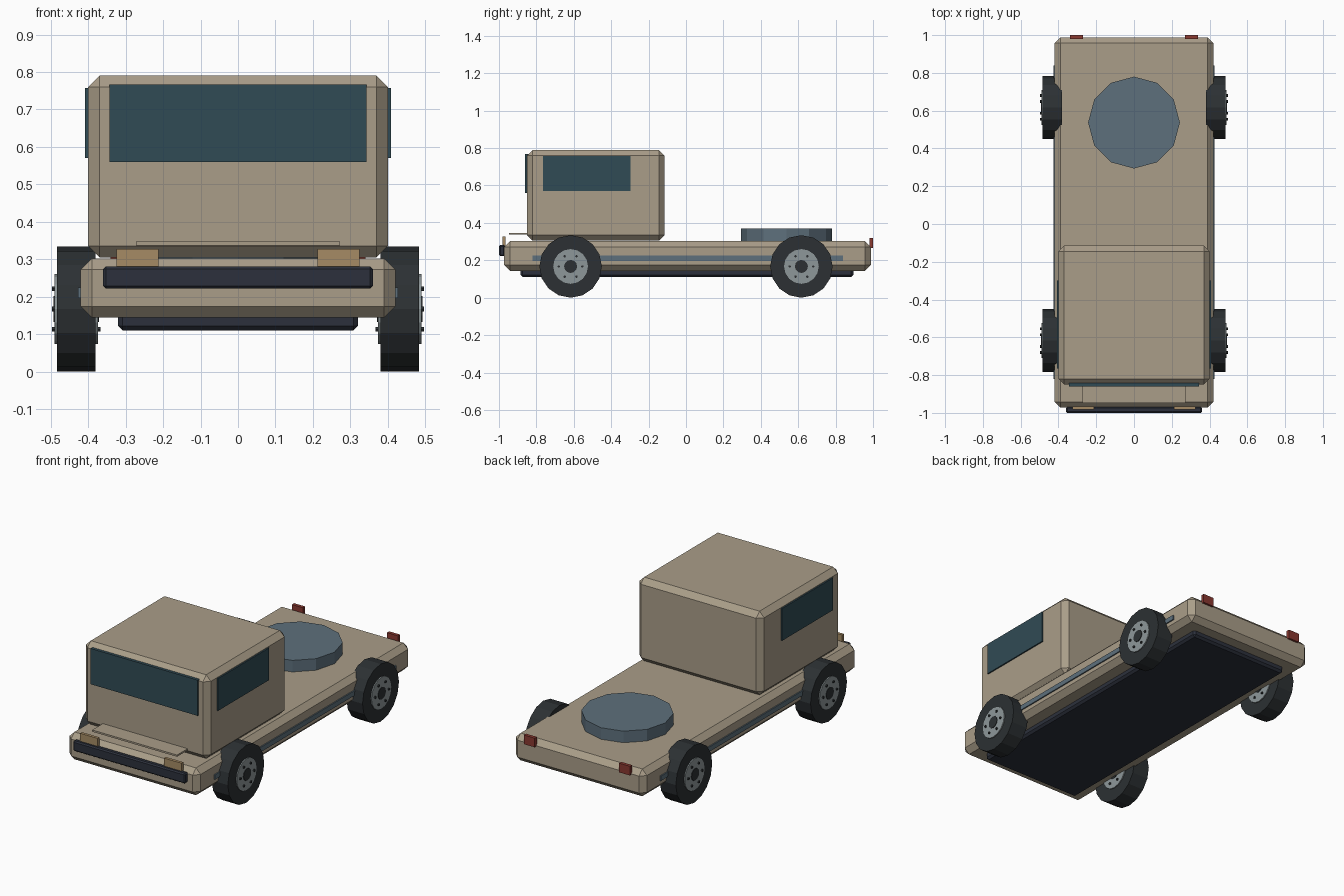
import bpy, math
from mathutils import Vector

if "Cube" in bpy.data.objects:
    bpy.data.objects.remove(bpy.data.objects["Cube"])


def mat(name, rgb):
    m = bpy.data.materials.new(name)
    m.diffuse_color = (*rgb, 1)
    m.use_nodes = True
    m.node_tree.nodes["Principled BSDF"].inputs["Base Color"].default_value = m.diffuse_color
    return m


TAN = mat("tan_paint", (0.40, 0.34, 0.25))
GLASS = mat("glass", (0.03, 0.07, 0.09))
DARK = mat("dark_trim", (0.025, 0.03, 0.045))
RUBBER = mat("rubber", (0.025, 0.03, 0.033))
STEEL = mat("steel", (0.11, 0.16, 0.20))
HUB = mat("hub_metal", (0.27, 0.31, 0.32))
LAMP = mat("lamp", (0.38, 0.26, 0.13))
RED = mat("red_lamp", (0.25, 0.04, 0.03))


def box(name, x, y, z, m, bevel=0):
    """Box from (min, max) ranges, with an optional flat chamfer."""
    bpy.ops.mesh.primitive_cube_add(size=1, location=[(a + b) / 2 for a, b in (x, y, z)])
    o = bpy.context.object
    o.name = name
    o.scale = [b - a for a, b in (x, y, z)]
    bpy.ops.object.transform_apply(location=False, rotation=False, scale=True)
    o.data.materials.append(m)
    if bevel:
        b = o.modifiers.new("chamfer", 'BEVEL')
        b.width, b.segments = bevel, 1
    return o


def disc(name, sides, r, depth, loc, m, axis='Z'):
    rot = (0, math.pi / 2, 0) if axis == 'X' else (0, 0, 0)
    bpy.ops.mesh.primitive_cylinder_add(vertices=sides, radius=r, depth=depth,
                                        location=loc, rotation=rot)
    o = bpy.context.object
    o.name = name
    o.data.materials.append(m)
    return o


# Body
box("chassis", (-.42, .42), (-.972, .988), (.144, .302), TAN, .03)
box("underbody", (-.32, .32), (-.885, .895), (.11, .20), DARK, .012)
box("cab", (-.40, .40), (-.85, -.115), (.305, .79), TAN, .03)
box("hood_plate", (-.272, .272), (-.947, -.85), (.337, .347), TAN)
box("windshield", (-.343, .343), (-.86, -.84), (.56, .767), GLASS)
box("front_bumper", (-.36, .36), (-1.0, -.968), (.222, .281), DARK, .007)

# Turret ring on the rear deck
disc("deck_ring", 12, .243, .07, (0, .537, .334), STEEL)

# Mirrored side parts and wheels
for s, side in ((-1, "left"), (1, "right")):
    def span(a, b):
        return tuple(sorted((s * a, s * b)))
    box(f"{side}_window", span(.39, .408), (-.765, -.298), (.57, .757), GLASS)
    box(f"{side}_side_strip", span(.41, .427), (-.82, .84), (.197, .225), STEEL)
    box(f"{side}_headlight", span(.212, .325), (-.982, -.965), (.25, .327), LAMP)
    box(f"{side}_tail_light", span(.27, .34), (.98, 1.0), (.267, .32), RED)
    for y, end in ((-.617, "front"), (.617, "rear")):
        c = Vector((s * .432, y, .167))
        n = f"{end}_{side}"
        disc(n + "_tire", 16, .167, .103, c, RUBBER, 'X')
        disc(n + "_hub", 16, .093, .115, c, HUB, 'X')
        disc(n + "_hub_cap", 12, .035, .121, c, RUBBER, 'X')
        for i in range(6):
            a = i * math.tau / 6
            off = Vector((0, math.cos(a), math.sin(a))) * .063
            disc(f"{n}_bolt_{i}", 6, .007, .129, c + off, RUBBER, 'X')
